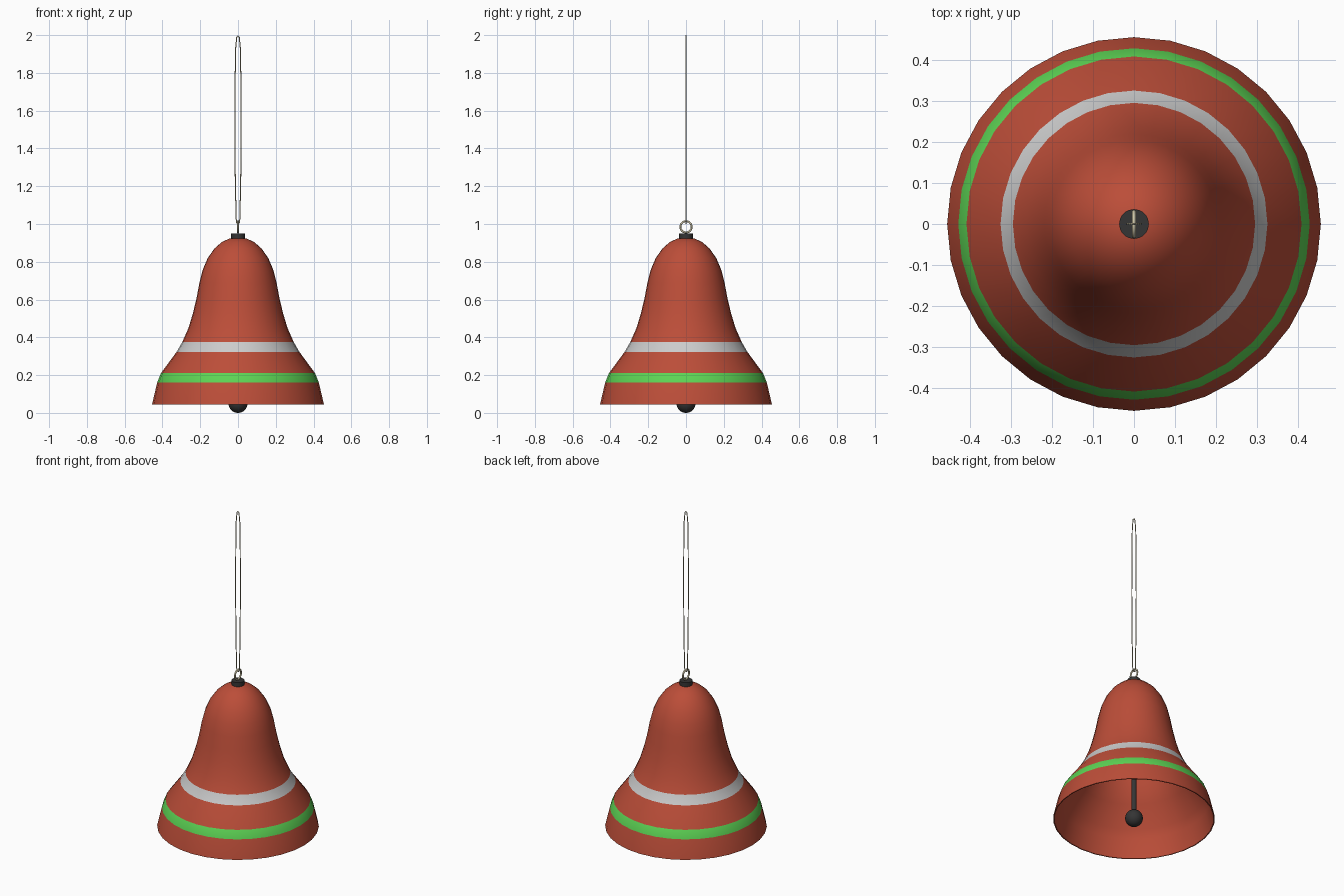
import bpy, bmesh, math
from mathutils import Vector

if "Cube" in bpy.data.objects:
    bpy.data.objects.remove(bpy.data.objects["Cube"])


def material(name, rgb):
    m = bpy.data.materials.new(name)
    m.diffuse_color = (*rgb, 1)
    m.use_nodes = True
    m.node_tree.nodes["Principled BSDF"].inputs["Base Color"].default_value = m.diffuse_color
    return m


RED = material("red", (0.50, 0.075, 0.04))
GREEN = material("green", (0.11, 0.66, 0.09))
SILVER = material("silver", (0.52, 0.52, 0.52))
BLACK = material("black", (0.035, 0.035, 0.035))
CORD = material("cord", (0.62, 0.56, 0.38))


def finish(obj, name, mat, angle=40):
    obj.name = name
    obj.data.materials.append(mat)
    bpy.ops.object.select_all(action='DESELECT')
    obj.select_set(True)
    bpy.context.view_layer.objects.active = obj
    bpy.ops.object.shade_smooth_by_angle(angle=math.radians(angle))
    return obj


def lathe(name, profile, mat, sides=32):
    """Revolve (radius, z) points around z; radius 0 closes to a pole."""
    bm = bmesh.new()
    verts = [bm.verts.new((r, 0, z)) for r, z in profile]
    edges = [bm.edges.new(p) for p in zip(verts, verts[1:])]
    bmesh.ops.spin(bm, geom=verts + edges, axis=(0, 0, 1), cent=(0, 0, 0),
                   angle=2 * math.pi, steps=sides)
    bmesh.ops.remove_doubles(bm, verts=bm.verts, dist=1e-5)
    bmesh.ops.recalc_face_normals(bm, faces=bm.faces)
    me = bpy.data.meshes.new(name)
    bm.to_mesh(me)
    bm.free()
    obj = bpy.data.objects.new(name, me)
    bpy.context.collection.objects.link(obj)
    return finish(obj, name, mat)


# bell shell: outer profile, then a thin inner wall
outer = [(0.455, 0.045), (0.428, 0.16), (0.408, 0.21), (0.325, 0.323),
         (0.295, 0.375), (0.262, 0.45), (0.238, 0.53), (0.219, 0.61),
         (0.204, 0.69), (0.186, 0.76), (0.160, 0.82), (0.125, 0.87),
         (0.085, 0.905), (0.045, 0.923), (0, 0.93)]
T = 0.006
inner = [(max(r - T, 0), z - T * (z > 0.7)) for r, z in outer]
bell = lathe("bell_shell", inner[::-1] + outer, RED)

# painted bands on the outer wall
for face in bell.data.polygons:
    zs = [bell.data.vertices[i].co.z for i in face.vertices]
    if face.normal.z < 0 or max(zs) > 0.4:
        continue
    if min(zs) > 0.15 and max(zs) < 0.22:
        face.material_index = 1
    elif min(zs) > 0.3 and max(zs) < 0.38:
        face.material_index = 2
bell.data.materials.append(GREEN)
bell.data.materials.append(SILVER)

# cap on the crown
lathe("crown_cap", [(0, 0.915), (0.036, 0.915), (0.036, 0.95), (0, 0.95)], BLACK)

# clapper rod and ball
lathe("clapper_rod", [(0, 0.06), (0.015, 0.06), (0.015, 0.92), (0, 0.92)], BLACK, 16)
bpy.ops.mesh.primitive_uv_sphere_add(segments=32, ring_count=16, radius=0.05,
                                     location=(0, 0, 0.05))
finish(bpy.context.object, "clapper_ball", BLACK)

# hanging ring, standing in the yz plane
bpy.ops.mesh.primitive_torus_add(major_radius=0.03, minor_radius=0.005,
                                 major_segments=32, minor_segments=10,
                                 location=(0, 0, 0.985),
                                 rotation=(0, math.pi / 2, 0))
finish(bpy.context.object, "hanging_ring", CORD, 60)

# long cord loop threaded through the ring
side = [(0.007, 1.006), (0.010, 1.03), (0.0145, 1.25), (0.0165, 1.5),
        (0.0155, 1.75), (0.0125, 1.93), (0.007, 1.988)]
loop = [(0, 1.002)] + side + [(0, 1.9975)] + [(-x, z) for x, z in side[::-1]]
curve = bpy.data.curves.new("cord_loop", 'CURVE')
curve.dimensions = '3D'
curve.bevel_depth = 0.0027
curve.bevel_resolution = 2
spline = curve.splines.new('POLY')
spline.points.add(len(loop) - 1)
for p, (x, z) in zip(spline.points, loop):
    p.co = (x, 0, z, 1)
spline.use_cyclic_u = True
cord = bpy.data.objects.new("cord_loop", curve)
bpy.context.collection.objects.link(cord)
bpy.ops.object.select_all(action='DESELECT')
cord.select_set(True)
bpy.context.view_layer.objects.active = cord
bpy.ops.object.convert(target='MESH')
finish(bpy.context.object, "cord_loop", CORD, 60)
